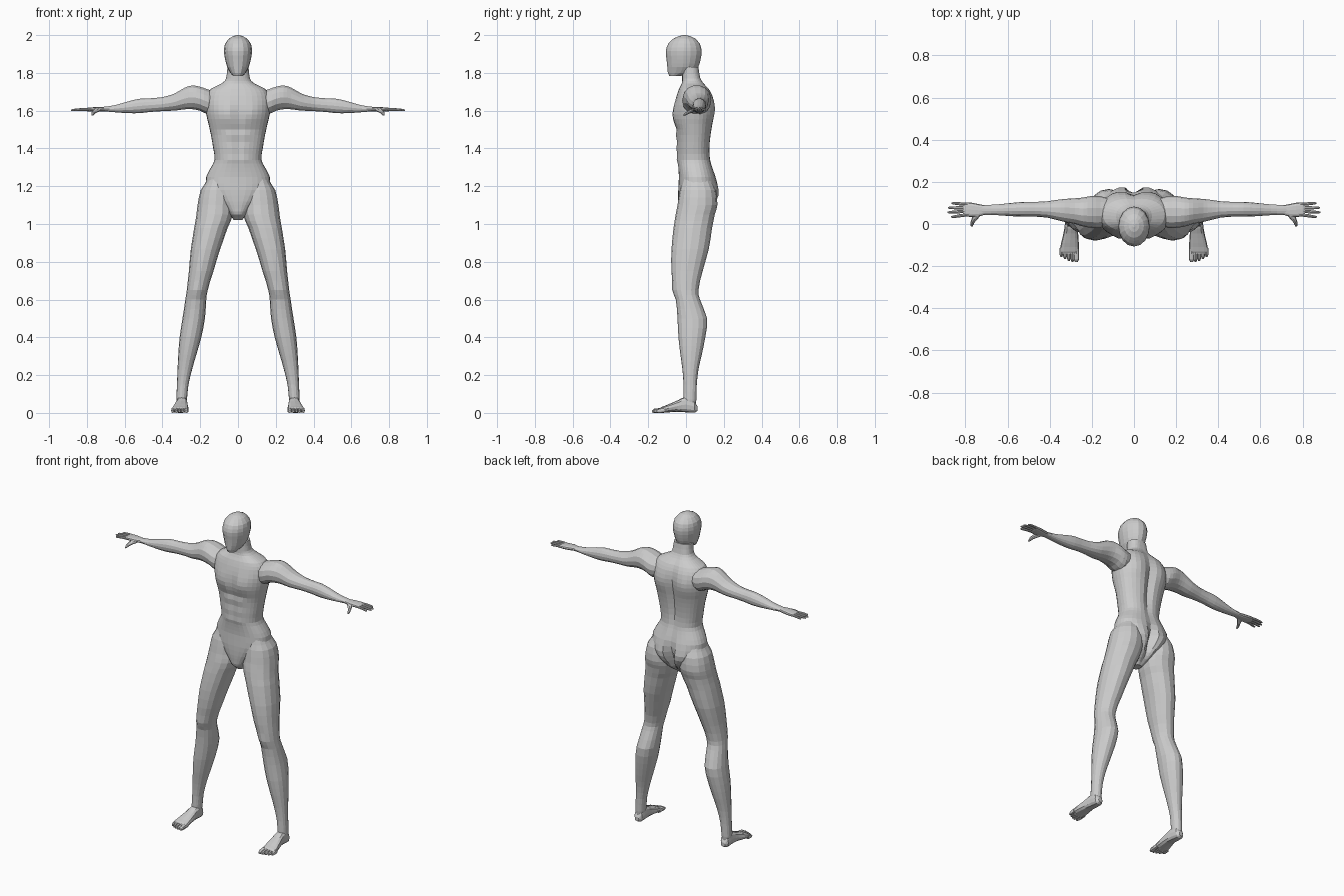
import bpy, bmesh, math

mat = bpy.data.materials.new("plain grey")
mat.diffuse_color = (0.6, 0.6, 0.6, 1)


def smooth_rows(rows, sub):
    """Insert in-between cross-sections along a smooth curve."""
    out = []
    for i in range(len(rows) - 1):
        p0, p1 = rows[max(i - 1, 0)], rows[i]
        p2, p3 = rows[i + 1], rows[min(i + 2, len(rows) - 1)]
        for k in range(sub):
            t = k / sub
            row = [0.5 * (2 * b + (c - a) * t + (2 * a - 5 * b + 4 * c - d) * t * t
                          + (3 * b - a - 3 * c + d) * t ** 3)
                   for a, b, c, d in zip(p0, p1, p2, p3)]
            row[0] = p1[0] + (p2[0] - p1[0]) * t
            out.append(row)
    return out + [list(rows[-1])]


def loft(name, axis, rows, n=12, sub=2, power=2.0, mirror=True, bumps=()):
    """Skin rounded sections; a row is (position, a_min, a_max, b_min, b_max).
    A bump is (side, x, z, x radius, z radius, amount) and pushes points along y."""
    bm = bmesh.new()
    rings = []
    for t, a0, a1, b0, b1 in smooth_rows(rows, sub):
        ring = []
        for i in range(n):
            ang = 2 * math.pi * i / n
            c, s = round(math.cos(ang), 6), round(math.sin(ang), 6)
            a = (a0 + a1) / 2 + (a1 - a0) / 2 * math.copysign(abs(c) ** (2 / power), c)
            b = (b0 + b1) / 2 + (b1 - b0) / 2 * math.copysign(abs(s) ** (2 / power), s)
            x, y, z = {"x": (t, a, b), "y": (a, t, b), "z": (a, b, t)}[axis]
            dy = 0
            for side, cx, cz, rx, rz, amt in bumps:
                if s * side > 0:
                    dy += amt * side * abs(s) * math.exp(-((x - cx) / rx) ** 2 - ((z - cz) / rz) ** 2)
            ring.append(bm.verts.new((x, y + dy, z)))
        rings.append(ring)
    for r, q in zip(rings, rings[1:]):
        for i in range(n):
            j = (i + 1) % n
            bm.faces.new((r[i], r[j], q[j], q[i]))
    bm.faces.new(rings[0])
    bm.faces.new(rings[-1])
    bmesh.ops.recalc_face_normals(bm, faces=bm.faces)
    me = bpy.data.meshes.new(name)
    bm.to_mesh(me)
    bm.free()
    me.materials.append(mat)
    ob = bpy.data.objects.new(name, me)
    bpy.context.collection.objects.link(ob)
    if mirror:
        ob.modifiers.new("mirror", "MIRROR").use_mirror_merge = False
    return ob


def sym(rows):
    return [(z, -w, w, f, b) for z, w, f, b in rows]


# Torso and neck: FRONT / BACK muscle relief
FRONT, BACK = -1, 1
relief = [(FRONT, 0, 1.58, 0.018, 0.06, -0.008),      # breastbone groove
          (FRONT, 0, 1.42, 0.014, 0.10, -0.006),      # belly groove
          (FRONT, 0, 1.51, 0.12, 0.014, -0.008),      # crease under chest
          (BACK, 0, 1.50, 0.025, 0.19, -0.022),       # spine groove
          (BACK, 0, 1.13, 0.020, 0.08, -0.045)]       # seat cleft
for s in (-1, 1):
    relief += [(FRONT, s * 0.07, 1.575, 0.055, 0.045, 0.012),
               (BACK, s * 0.095, 1.61, 0.05, 0.07, 0.012),
               (BACK, s * 0.08, 1.155, 0.065, 0.07, 0.026)]
    for z in (1.47, 1.41, 1.35):
        relief.append((FRONT, s * 0.035, z, 0.028, 0.02, 0.006))
torso = sym([(1.02, 0.022, 0.00, 0.06), (1.05, 0.045, -0.032, 0.10), (1.08, 0.07, -0.038, 0.132),
             (1.12, 0.11, -0.041, 0.150), (1.18, 0.165, -0.041, 0.158), (1.25, 0.168, -0.038, 0.155),
             (1.30, 0.143, -0.042, 0.141), (1.34, 0.124, -0.046, 0.131), (1.40, 0.131, -0.047, 0.128),
             (1.47, 0.143, -0.049, 0.134), (1.53, 0.156, -0.060, 0.142), (1.58, 0.168, -0.064, 0.149),
             (1.63, 0.172, -0.063, 0.150), (1.68, 0.166, -0.050, 0.140), (1.715, 0.145, -0.037, 0.122),
             (1.745, 0.085, -0.022, 0.095), (1.77, 0.063, -0.020, 0.079), (1.83, 0.056, -0.020, 0.067)])
loft("torso", "z", torso, n=32, power=2.35, mirror=False, bumps=relief)

# Head: plain, faceless egg with a chin
loft("head", "z", sym([(1.783, 0.026, -0.088, -0.03), (1.80, 0.040, -0.096, 0.035),
                       (1.83, 0.057, -0.099, 0.064), (1.87, 0.068, -0.103, 0.077),
                       (1.915, 0.0745, -0.107, 0.083), (1.955, 0.068, -0.094, 0.073),
                       (1.982, 0.047, -0.066, 0.048), (1.995, 0.025, -0.038, 0.022),
                       (2.0, 0.006, -0.015, 0.0)]), n=16, mirror=False)

# Legs, from hip down to ankle
loft("leg", "z", [(1.24, 0.06, 0.160, -0.015, 0.13), (1.18, 0.03, 0.197, -0.032, 0.158),
                  (1.10, 0.025, 0.214, -0.045, 0.166), (1.05, 0.027, 0.220, -0.055, 0.152),
                  (0.98, 0.055, 0.232, -0.066, 0.138), (0.865, 0.095, 0.250, -0.077, 0.12),
                  (0.75, 0.130, 0.260, -0.077, 0.088), (0.65, 0.160, 0.271, -0.065, 0.066),
                  (0.60, 0.168, 0.279, -0.052, 0.074), (0.50, 0.175, 0.294, -0.045, 0.112),
                  (0.40, 0.194, 0.309, -0.040, 0.102), (0.31, 0.220, 0.316, -0.030, 0.084),
                  (0.23, 0.243, 0.320, -0.019, 0.066), (0.15, 0.262, 0.323, -0.013, 0.057),
                  (0.07, 0.270, 0.326, -0.014, 0.055), (0.03, 0.275, 0.322, -0.010, 0.050)],
     n=16, power=2.15, bumps=[(FRONT, 0.215, 0.645, 0.035, 0.04, 0.008)])

# Feet with five toes each
loft("foot", "y", [(0.060, 0.285, 0.312, 0.010, 0.035), (0.045, 0.272, 0.325, 0.001, 0.065),
                   (0.000, 0.268, 0.328, 0.003, 0.085), (-0.045, 0.265, 0.335, 0.006, 0.066),
                   (-0.090, 0.262, 0.346, 0.003, 0.047), (-0.130, 0.262, 0.352, 0.000, 0.031),
                   (-0.143, 0.268, 0.346, 0.004, 0.024)], n=12, power=2.6)
for i in range(5):
    x = 0.274 + 0.0178 * i
    r = 0.0125 if i == 0 else 0.0085
    tip = (-0.180, -0.180, -0.175, -0.167, -0.156)[i]
    loft("toe_%d" % (i + 1), "y", [(-0.115, x - r, x + r, 0.001, 0.028),
                                   (tip + 0.012, x - r, x + r, 0.000, 0.022),
                                   (tip, x - r * 0.55, x + r * 0.55, 0.003, 0.014)], n=8, power=2.5)

# Arms, from inside the chest to the wrist
loft("arm", "x", [(0.09, 0.010, 0.115, 1.600, 1.695), (0.16, -0.018, 0.132, 1.580, 1.714),
                  (0.20, -0.018, 0.133, 1.598, 1.728), (0.24, -0.012, 0.126, 1.606, 1.735),
                  (0.28, 0.000, 0.122, 1.606, 1.724), (0.33, 0.010, 0.119, 1.600, 1.695),
                  (0.37, 0.020, 0.114, 1.598, 1.680), (0.41, 0.030, 0.108, 1.596, 1.671),
                  (0.47, 0.035, 0.105, 1.592, 1.666), (0.52, 0.035, 0.105, 1.586, 1.664),
                  (0.58, 0.037, 0.100, 1.586, 1.650), (0.65, 0.042, 0.093, 1.591, 1.630),
                  (0.71, 0.044, 0.090, 1.596, 1.621), (0.74, 0.046, 0.088, 1.597, 1.618)],
     n=14, power=2.15)

# Hands: palm, four fingers, thumb
loft("palm", "x", [(0.70, 0.046, 0.088, 1.598, 1.619), (0.735, 0.036, 0.094, 1.595, 1.619),
                   (0.77, 0.034, 0.101, 1.595, 1.618), (0.80, 0.036, 0.102, 1.597, 1.615),
                   (0.812, 0.042, 0.097, 1.600, 1.612)], n=12, power=2.5)
for i in range(4):
    base, end = 0.044 + 0.0165 * i, 0.034 + 0.0215 * i
    tip = (0.868, 0.885, 0.883, 0.866)[i]
    r = 0.0075
    mid_y, mid_x = (base + end) / 2, (0.79 + tip) / 2
    loft("finger_%d" % (i + 1), "x", [(0.785, base - r, base + r, 1.598, 1.614),
                                      (mid_x, mid_y - r, mid_y + r, 1.599, 1.613),
                                      (tip - 0.008, end - r * .8, end + r * .8, 1.597, 1.609),
                                      (tip, end - r * .4, end + r * .4, 1.599, 1.605)], n=8)
loft("thumb", "y", [(0.060, 0.715, 0.755, 1.598, 1.616), (0.035, 0.732, 0.767, 1.591, 1.612),
                    (0.012, 0.753, 0.775, 1.582, 1.601), (-0.004, 0.762, 0.777, 1.574, 1.590),
                    (-0.012, 0.766, 0.774, 1.573, 1.582)], n=8)
